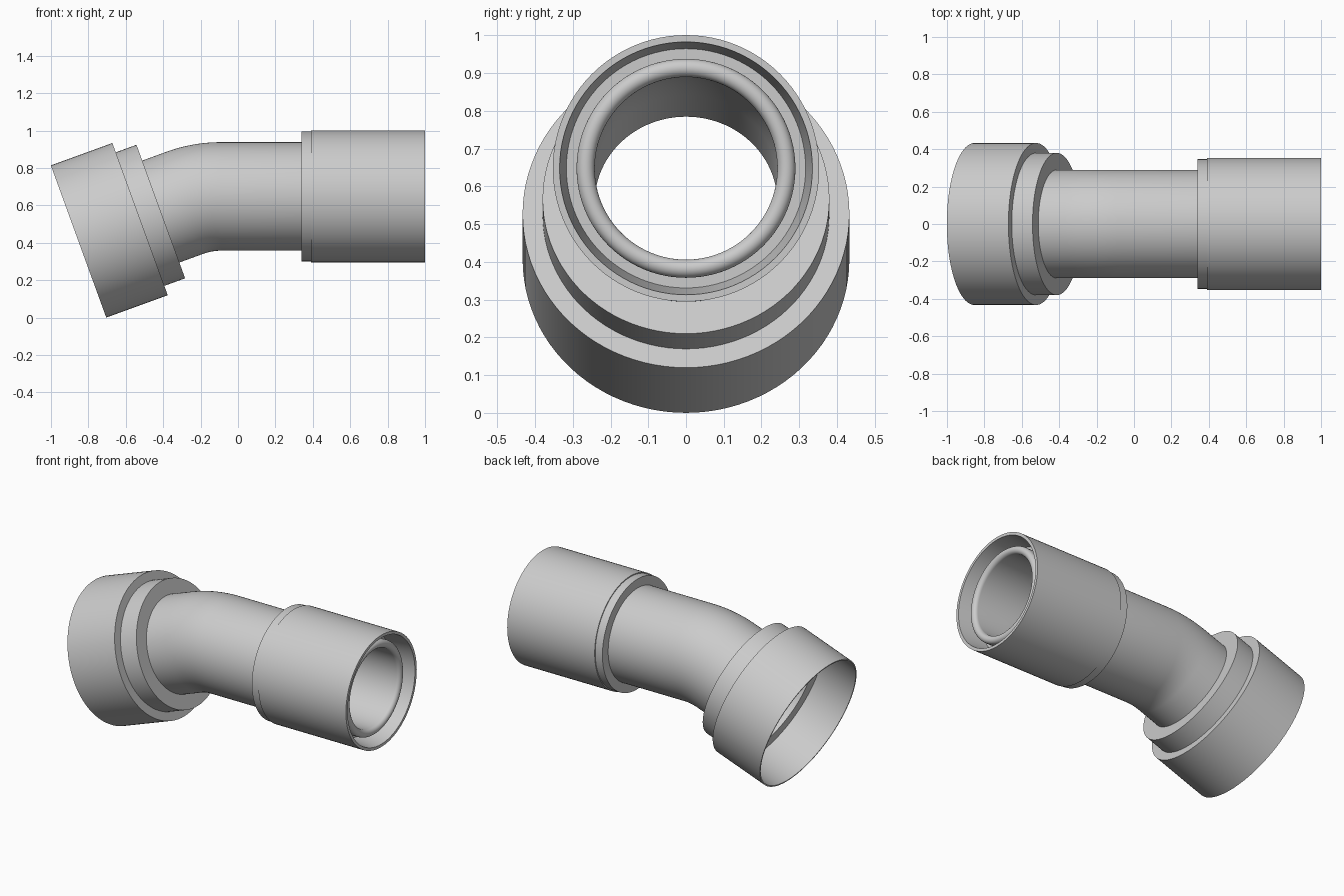
import bpy, bmesh, math
from mathutils import Vector

cube = bpy.data.objects.get("Cube")
if cube:
    bpy.data.objects.remove(cube, do_unlink=True)

# Single plain grey finish
grey = bpy.data.materials.new("light_grey")
grey.use_nodes = True
COLOUR = (0.6, 0.6, 0.6, 1)
grey.diffuse_color = COLOUR
grey.node_tree.nodes["Principled BSDF"].inputs["Base Color"].default_value = COLOUR

# Centre line: a sloped run, a circular bend, then a level run
BEND = math.radians(20)
START = Vector((-0.8525, 0, 0.407))
AXIS_Z = 0.648
SLOPE = Vector((math.cos(BEND), 0, math.sin(BEND)))
TANGENT = 0.1
RADIUS = TANGENT / math.tan(BEND / 2)
CORNER = (AXIS_Z - START.z) / SLOPE.z          # length to the corner
BEND_IN = CORNER - TANGENT
BEND_OUT = BEND_IN + RADIUS * BEND
LEVEL_X = START.x + SLOPE.x * CORNER + TANGENT  # x where the level run starts
SEGMENTS = 96


def at_x(x):
    """Distance along the centre line for an x on the level run."""
    return BEND_OUT + x - LEVEL_X


def frame(s):
    """Centre point and upward normal at distance s."""
    turn = BEND * min(1, max(0, (BEND_OUT - s) / (BEND_OUT - BEND_IN)))
    up = Vector((-math.sin(turn), 0, math.cos(turn)))
    if s < BEND_IN:
        return START + SLOPE * s, up
    if s > BEND_OUT:
        return Vector((LEVEL_X + s - BEND_OUT, 0, AXIS_Z)), up
    pivot = Vector((LEVEL_X, 0, AXIS_Z - RADIUS))
    return pivot + up * RADIUS, up


def ring_part(name, profile):
    """Sweep a closed (distance, radius) profile round the centre line."""
    bm = bmesh.new()
    rings = []
    for s, r in profile:
        centre, up = frame(s)
        ring = []
        for i in range(SEGMENTS):
            a = math.tau * i / SEGMENTS
            side = Vector((0, math.sin(a), 0))
            ring.append(bm.verts.new(centre + (up * math.cos(a) + side) * r))
        rings.append(ring)
    for k, ring in enumerate(rings):
        other = rings[(k + 1) % len(rings)]
        for i in range(SEGMENTS):
            j = (i + 1) % SEGMENTS
            bm.faces.new((ring[i], ring[j], other[j], other[i]))
    bmesh.ops.recalc_face_normals(bm, faces=bm.faces[:])
    mesh = bpy.data.meshes.new(name)
    bm.to_mesh(mesh)
    bm.free()
    mesh.materials.append(grey)
    obj = bpy.data.objects.new(name, mesh)
    bpy.context.collection.objects.link(obj)
    bpy.ops.object.select_all(action="DESELECT")
    obj.select_set(True)
    bpy.context.view_layer.objects.active = obj
    bpy.ops.object.shade_smooth_by_angle(angle=math.radians(30))


# Bent pipe with a rounded lip at its level end
OUTER, BORE, LIP_X = 0.29, 0.242, 0.96
wall = (OUTER - BORE) / 2
stations = [0.44] + [BEND_IN + (BEND_OUT - BEND_IN) * i / 16 for i in range(17)]
stations.append(at_x(LIP_X - wall))
lip = []
for i in range(1, 12):
    a = math.pi * i / 12
    lip.append((at_x(LIP_X - wall + wall * math.sin(a)),
                (OUTER + BORE) / 2 + wall * math.cos(a)))
ring_part("bent_pipe", [(s, OUTER) for s in stations] + lip
          + [(s, BORE) for s in reversed(stations)])

# Straight sleeve with a tapered socket round the lip
sleeve = [(0.39, 0.28), (0.39, 0.353), (1, 0.353), (1, 0.335),
          (0.85, 0.317), (0.85, 0.28)]
ring_part("sleeve", [(at_x(x), r) for x, r in sleeve])

# Narrow collar behind the sleeve
collar = [(0.34, 0.28), (0.34, 0.347), (0.4, 0.347), (0.4, 0.28)]
ring_part("sleeve_collar", [(at_x(x), r) for x, r in collar])

# Wide thin-walled cup on the sloped end
ring_part("end_cup", [(0, 0.433), (0, 0.425), (0.245, 0.42), (0.245, 0.34),
                      (0.35, 0.34), (0.35, 0.433)])

# Stepped shoulder joining the cup to the pipe
ring_part("cup_shoulder", [(0.34, 0.34), (0.34, 0.38), (0.468, 0.38),
                           (0.468, 0.28), (0.44, 0.28), (0.44, 0.34)])
